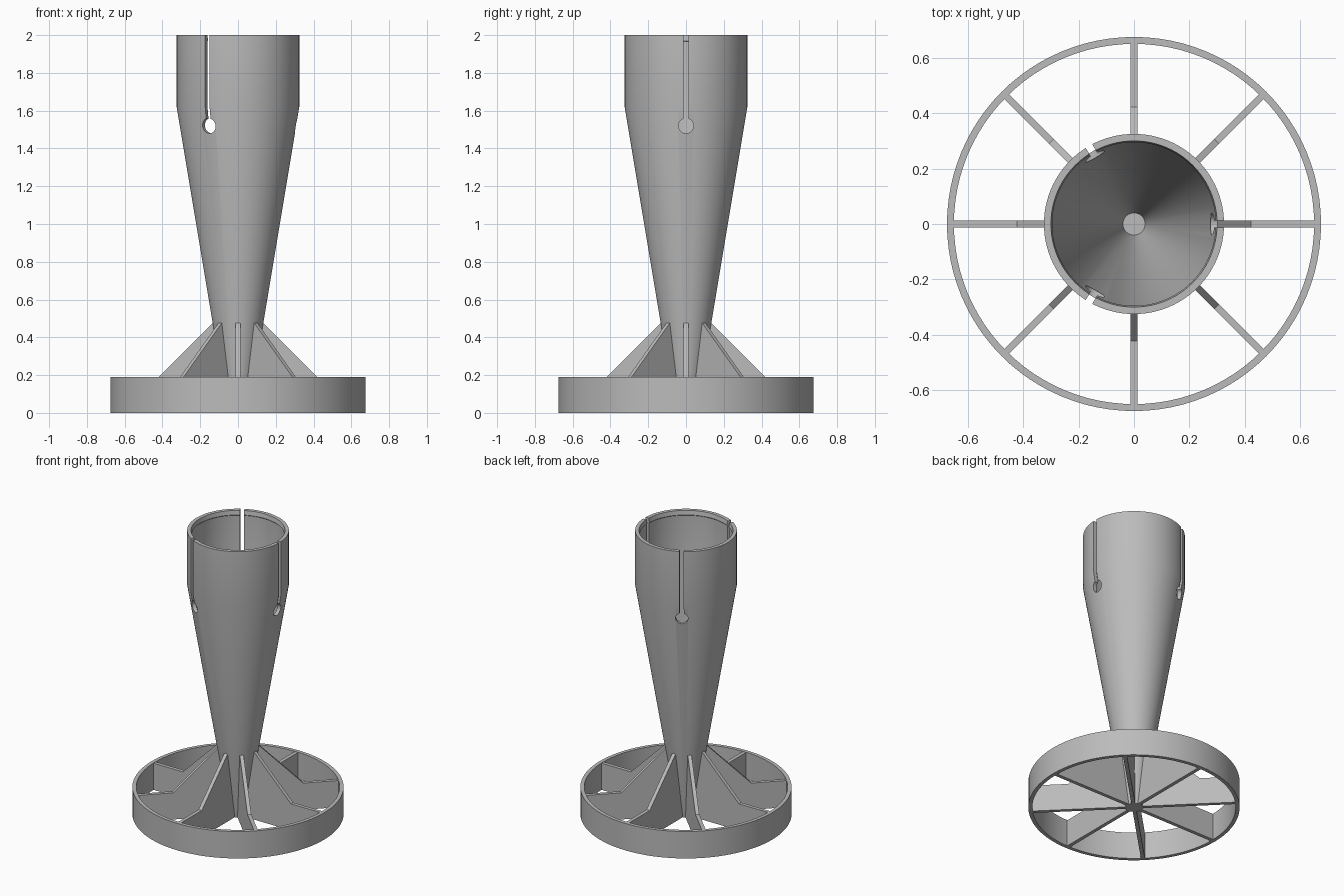
import bpy, bmesh, math
from math import sin, cos, pi, radians
from mathutils import Matrix

cube = bpy.data.objects.get("Cube")
if cube:
    bpy.data.objects.remove(cube, do_unlink=True)

grey = bpy.data.materials.new("plain_grey")
grey.use_nodes = True
colour = (0.5, 0.5, 0.5, 1)
grey.diffuse_color = colour
grey.node_tree.nodes["Principled BSDF"].inputs["Base Color"].default_value = colour


def finish(name, bm):
    bmesh.ops.recalc_face_normals(bm, faces=bm.faces)
    mesh = bpy.data.meshes.new(name)
    bm.to_mesh(mesh)
    bm.free()
    mesh.materials.append(grey)
    obj = bpy.data.objects.new(name, mesh)
    bpy.context.collection.objects.link(obj)
    return obj


def lathe(name, profile, closed, steps=96):
    """Spin an (r, z) profile round the z axis."""
    bm = bmesh.new()
    verts = [bm.verts.new((r, 0, z)) for r, z in profile]
    pairs = list(zip(verts, verts[1:]))
    if closed:
        pairs.append((verts[-1], verts[0]))
    edges = [bm.edges.new(p) for p in pairs]
    bmesh.ops.spin(bm, geom=verts + edges, cent=(0, 0, 0), axis=(0, 0, 1),
                   angle=2 * pi, steps=steps, use_merge=True)
    bmesh.ops.remove_doubles(bm, verts=bm.verts, dist=0.0005)
    return finish(name, bm)


def prism(name, points, offset, angle):
    """Extrude a flat outline by offset, then turn it about z."""
    bm = bmesh.new()
    face = bm.faces.new([bm.verts.new(p) for p in points])
    out = bmesh.ops.extrude_face_region(bm, geom=[face])
    moved = [v for v in out["geom"] if isinstance(v, bmesh.types.BMVert)]
    bmesh.ops.translate(bm, verts=moved, vec=offset)
    bmesh.ops.rotate(bm, verts=bm.verts, cent=(0, 0, 0),
                     matrix=Matrix.Rotation(angle, 3, 'Z'))
    return finish(name, bm)


def smooth(obj):
    bpy.ops.object.select_all(action='DESELECT')
    obj.select_set(True)
    bpy.context.view_layer.objects.active = obj
    bpy.ops.object.shade_smooth_by_angle(angle=radians(25))


# Hollow funnel with a straight collar and a slight inner lip
funnel = lathe("funnel", [(0, 0), (0.055, 0), (0.325, 1.62), (0.325, 2),
                          (0.30, 2), (0.295, 1.97), (0.30, 1.965),
                          (0.30, 1.62), (0.04, 0.05), (0, 0.05)], False)

# Three keyhole slots through the collar
hole_z, hole_r, half = 1.52, 0.04, 0.0135
start = math.asin(half / hole_r)
arc = [pi / 2 + start + (2 * pi - 2 * start) * i / 24 for i in range(25)]
keyhole = [(0.2, hole_r * cos(a), hole_z + hole_r * sin(a)) for a in arc]
keyhole += [(0.2, half, 2.1), (0.2, -half, 2.1)]
cutters = []
for i in range(3):
    cutter = prism("slot_cutter", keyhole, (0.2, 0, 0), i * 2 * pi / 3)
    cutter.hide_render = True
    cutters.append(cutter)
    mod = funnel.modifiers.new("slot", 'BOOLEAN')
    mod.operation, mod.solver, mod.object = 'DIFFERENCE', 'EXACT', cutter
bpy.context.view_layer.objects.active = funnel
for mod in list(funnel.modifiers):
    bpy.ops.object.modifier_apply(modifier=mod.name)
for cutter in cutters:
    bpy.data.objects.remove(cutter, do_unlink=True)
smooth(funnel)

# Base ring
smooth(lathe("base_ring", [(0.65, 0), (0.675, 0), (0.675, 0.19), (0.65, 0.19)], True))

# Eight support ribs from funnel to ring
t = 0.0125
outline = [(0.045, 0), (0.66, 0), (0.66, 0.188), (0.422, 0.188),
           (0.135, 0.475), (0.122, 0.475)]
for i in range(8):
    prism(f"support_rib_{i + 1}", [(r, -t, z) for r, z in outline],
          (0, 2 * t, 0), i * pi / 4)
